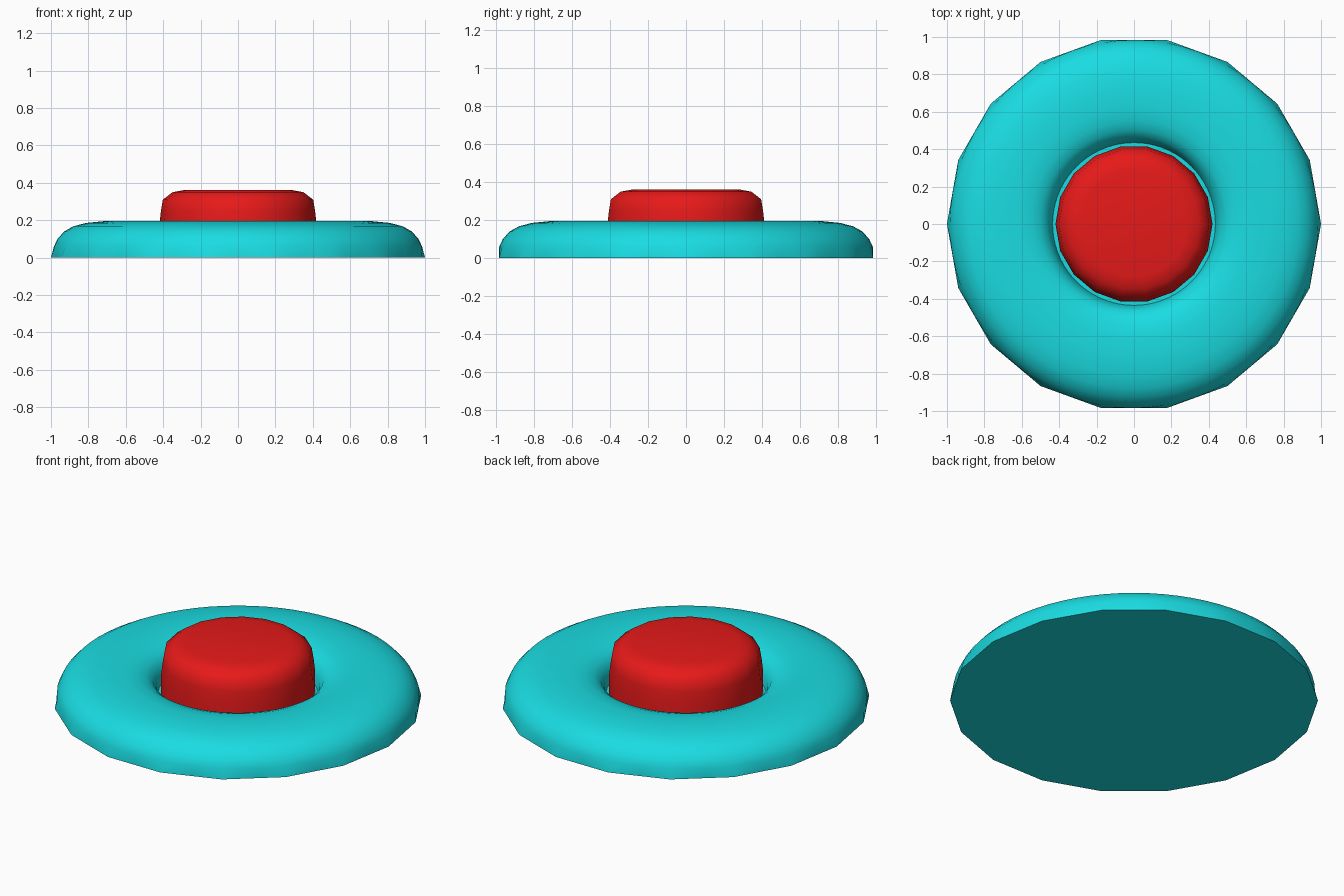
import bpy, bmesh
from math import cos, sin, pi, radians

if "Cube" in bpy.data.objects:
    bpy.data.objects.remove(bpy.data.objects["Cube"])


def material(name, color):
    m = bpy.data.materials.new(name)
    m.diffuse_color = color
    m.use_nodes = True
    m.node_tree.nodes["Principled BSDF"].inputs["Base Color"].default_value = m.diffuse_color
    return m


def lathe(name, profile, n, mat, angle, facets=None):
    """Revolve (radius, z) points; the first ring can follow a coarser polygon."""
    bm = bmesh.new()
    rings = []
    for i, (r, z) in enumerate(profile):
        ring = []
        for k in range(n):
            a = 2 * pi * k / n
            rad = r
            if facets and i == 0:
                step = 2 * pi / facets
                rad = r * cos(step / 2) / cos(a % step - step / 2)
            ring.append(bm.verts.new((rad * cos(a), rad * sin(a), z)))
        rings.append(ring)
    for lo, hi in zip(rings, rings[1:]):
        for k in range(n):
            j = (k + 1) % n
            bm.faces.new((lo[k], lo[j], hi[j], hi[k]))
    bm.faces.new(rings[0][::-1])
    bm.faces.new(rings[-1])
    bmesh.ops.recalc_face_normals(bm, faces=bm.faces)
    me = bpy.data.meshes.new(name)
    bm.to_mesh(me)
    bm.free()
    me.materials.append(mat)
    ob = bpy.data.objects.new(name, me)
    bpy.context.collection.objects.link(ob)
    bpy.ops.object.select_all(action='DESELECT')
    ob.select_set(True)
    bpy.context.view_layer.objects.active = ob
    bpy.ops.object.shade_smooth_by_angle(angle=radians(angle))
    return ob


teal = material("teal", (0.01, 0.72, 0.76, 1))
red = material("red", (0.8, 0.01, 0.01, 1))

# Rounded base: 18-sided foot, domed rim, socket rolling down around the button
lathe("base", [(1.0, 0), (0.984, 0.06), (0.965, 0.10), (0.93, 0.14),
               (0.88, 0.168), (0.81, 0.186), (0.72, 0.195), (0.62, 0.195),
               (0.55, 0.186), (0.50, 0.168), (0.465, 0.14), (0.445, 0.10),
               (0.435, 0.05)], 72, teal, 50, facets=18)

# Push button with a softened top edge
lathe("button", [(0.42, 0.05), (0.42, 0.18), (0.412, 0.25), (0.402, 0.31),
                 (0.35, 0.35), (0.285, 0.362)], 18, red, 60)
